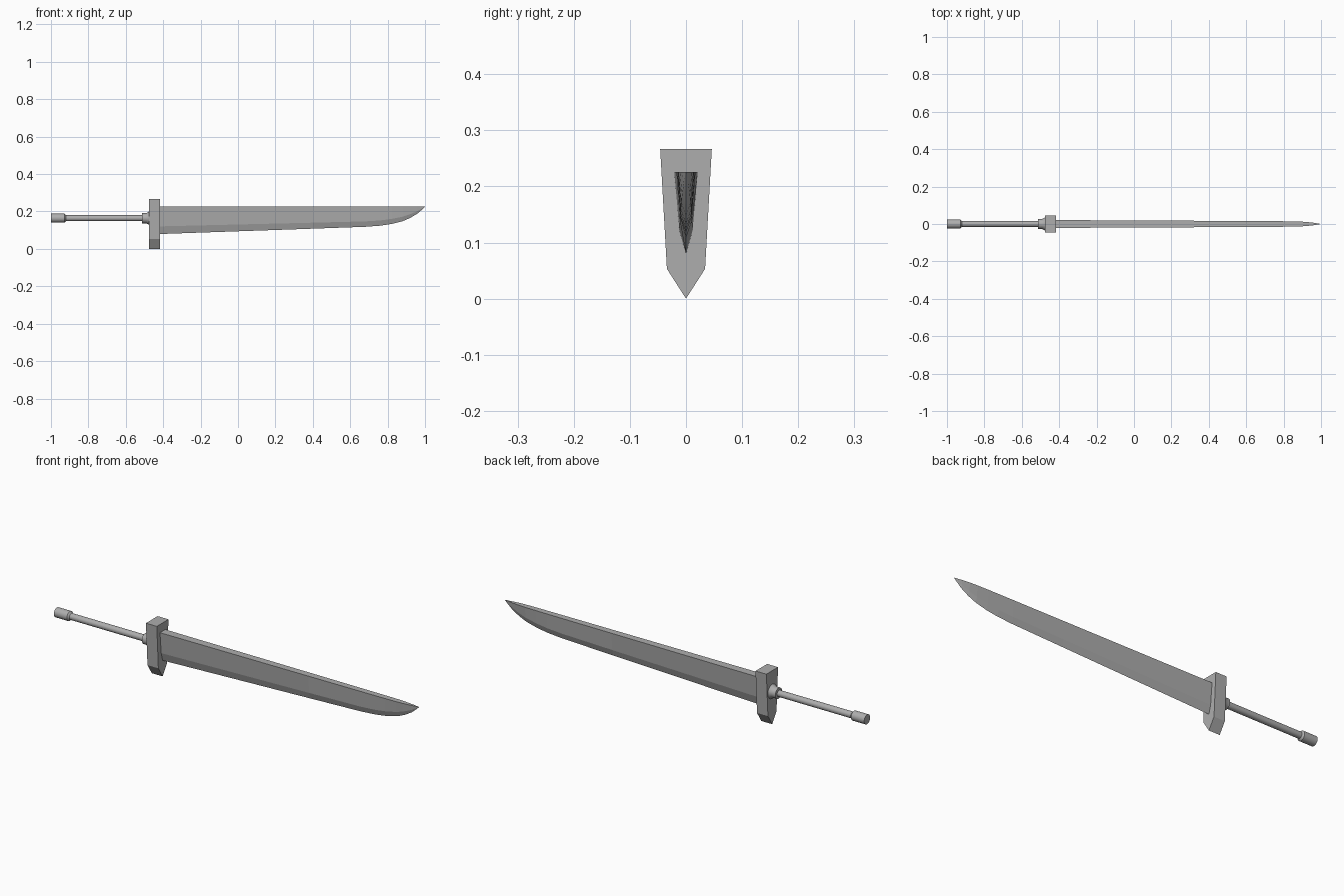
import bpy, bmesh, math
from mathutils import Vector

if "Cube" in bpy.data.objects:
    bpy.data.objects.remove(bpy.data.objects["Cube"])

# Dark grey metal shared by every part
steel = bpy.data.materials.new("dark_grey")
steel.diffuse_color = (0.42, 0.42, 0.42, 1)
steel.use_nodes = True
steel.node_tree.nodes["Principled BSDF"].inputs["Base Color"].default_value = steel.diffuse_color


def loft(name, rings, smooth=False):
    """Skin a list of equal-length closed rings and cap both ends."""
    bm = bmesh.new()
    loops = [[bm.verts.new(p) for p in ring] for ring in rings]
    n = len(loops[0])
    for a, b in zip(loops, loops[1:]):
        for i in range(n):
            j = (i + 1) % n
            bm.faces.new((a[i], a[j], b[j], b[i]))
    bm.faces.new(loops[0])
    bm.faces.new(loops[-1])
    bmesh.ops.recalc_face_normals(bm, faces=bm.faces)
    mesh = bpy.data.meshes.new(name)
    bm.to_mesh(mesh)
    bm.free()
    mesh.materials.append(steel)
    obj = bpy.data.objects.new(name, mesh)
    bpy.context.collection.objects.link(obj)
    if smooth:
        bpy.ops.object.select_all(action='DESELECT')
        obj.select_set(True)
        bpy.context.view_layer.objects.active = obj
        bpy.ops.object.shade_smooth_by_angle(angle=math.radians(35))
    return obj


def turned(name, profile, z=0.164, sides=16):
    """Round part along x from (x, radius) pairs."""
    angles = [2 * math.pi * i / sides for i in range(sides)]
    return loft(name, [[Vector((x, r * math.cos(a), z + r * math.sin(a)))
                        for a in angles] for x, r in profile], smooth=True)


# Guard: tapered block with a pointed lower end
guard = [(-0.046, 0.267), (0.046, 0.267), (0.034, 0.053), (0, 0), (-0.034, 0.053)]
loft("guard", [[(x, y, z) for y, z in guard] for x in (-0.476, -0.416)])

# Blade stations: x, spine half-width, ridge half-width, ridge z, edge z
TOP = 0.226
stations = [
    (-0.43, 0.0210, 0.0115, 0.120, 0.079),
    (0.40, 0.0170, 0.0110, 0.140, 0.108),
    (0.68, 0.0155, 0.0105, 0.147, 0.118),
    (0.76, 0.0150, 0.0100, 0.152, 0.124),
    (0.82, 0.0145, 0.0095, 0.160, 0.133),
    (0.88, 0.0135, 0.0085, 0.172, 0.148),
    (0.92, 0.0110, 0.0070, 0.185, 0.165),
    (0.96, 0.0065, 0.0045, 0.202, 0.189),
    (0.985, 0.0025, 0.0018, 0.217, 0.211),
    (1.0, 0.0002, 0.0002, 0.2255, 0.225),
]
loft("blade", [[(x, -w, TOP), (x, w, TOP), (x, r, rz), (x, 0, ez), (x, -r, rz)]
               for x, w, r, rz, ez in stations])

# Grip, pommel and collar
turned("grip", [(-0.93, 0.016), (-0.50, 0.016)])
turned("pommel", [(-1.0, 0.024), (-0.928, 0.024), (-0.920, 0.016)])
turned("collar", [(-0.514, 0.016), (-0.512, 0.027), (-0.490, 0.027), (-0.475, 0.036)])
